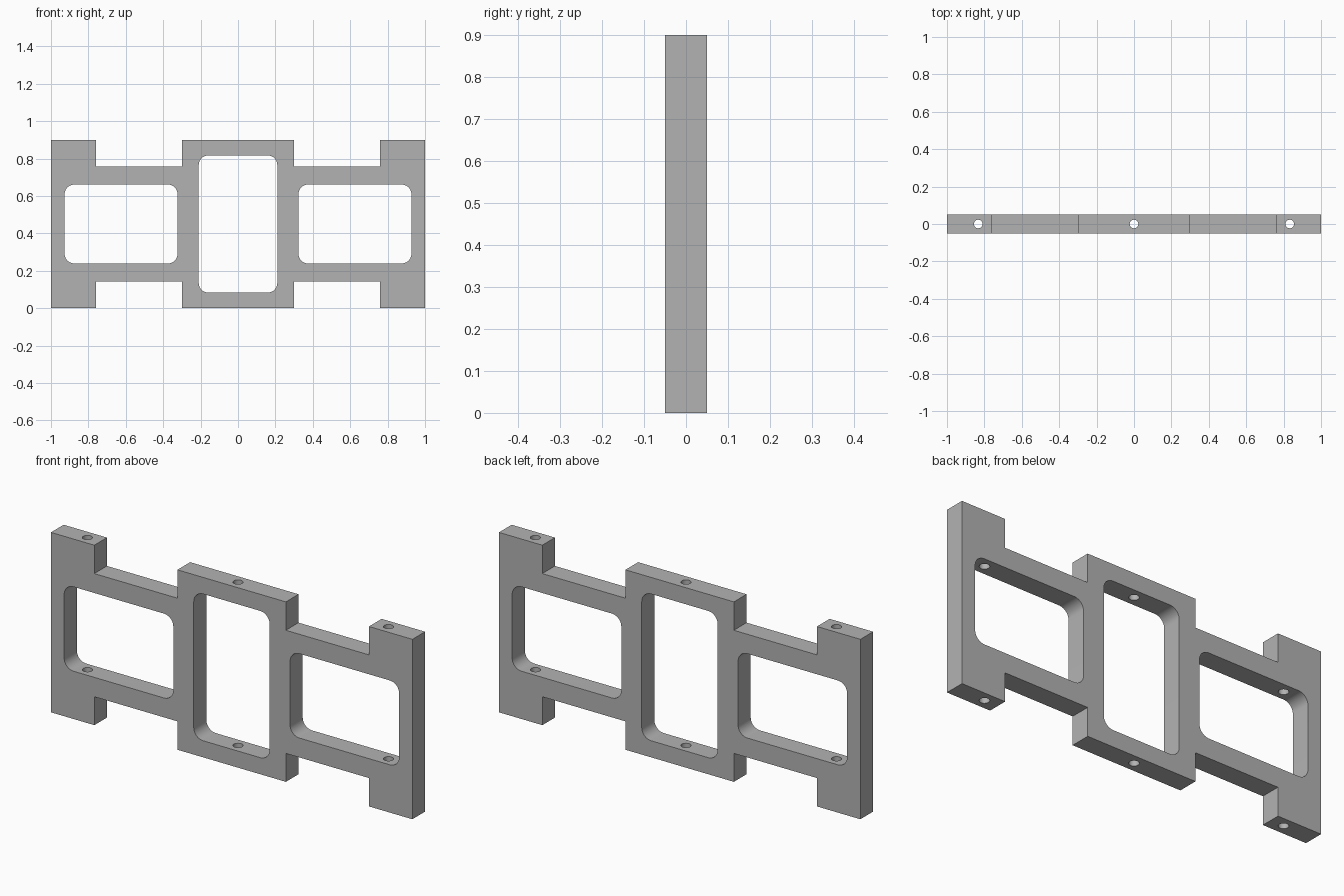
import bpy, bmesh, math
from mathutils import Matrix

if "Cube" in bpy.data.objects:
    bpy.data.objects.remove(bpy.data.objects["Cube"])

HEIGHT, DEPTH = 0.9, 0.1
MID = HEIGHT / 2

grey = bpy.data.materials.new("plain_grey")
grey.use_nodes = True
colour = (0.45, 0.45, 0.45, 1)
grey.diffuse_color = colour
grey.node_tree.nodes["Principled BSDF"].inputs["Base Color"].default_value = colour


def make_object(name, bm):
    bmesh.ops.recalc_face_normals(bm, faces=bm.faces)
    mesh = bpy.data.meshes.new(name)
    bm.to_mesh(mesh)
    bm.free()
    mesh.materials.append(grey)
    obj = bpy.data.objects.new(name, mesh)
    bpy.context.collection.objects.link(obj)
    return obj


def prism(name, points, depth):
    """Extrude an x-z outline along y, centred on y = 0."""
    bm = bmesh.new()
    face = bm.faces.new([bm.verts.new((x, -depth / 2, z)) for x, z in points])
    result = bmesh.ops.extrude_face_region(bm, geom=[face])
    verts = [v for v in result["geom"] if isinstance(v, bmesh.types.BMVert)]
    bmesh.ops.translate(bm, verts=verts, vec=(0, depth, 0))
    return make_object(name, bm)


def rounded_rectangle(cx, half_w, half_h, radius, steps=10):
    points = []
    for i, (sx, sz) in enumerate([(1, 1), (-1, 1), (-1, -1), (1, -1)]):
        for s in range(steps + 1):
            a = math.pi / 2 * (i + s / steps)
            points.append((cx + sx * (half_w - radius) + radius * math.cos(a),
                           MID + sz * (half_h - radius) + radius * math.sin(a)))
    return points


# Stepped plate outline: top edge mirrored to the bottom
half = [(0.3, 0.45), (0.3, 0.308), (0.76, 0.308), (0.76, 0.45), (1, 0.45)]
top = [(-x, z) for x, z in reversed(half)] + half
outline = [(x, MID + z) for x, z in top] + [(x, MID - z) for x, z in reversed(top)]
frame = prism("frame", outline, DEPTH)

# Rounded window openings
cutters = [prism("window_cutter", rounded_rectangle(cx, w, h, 0.052), DEPTH * 3)
           for cx, w, h in [(-0.625, 0.302, 0.211), (0, 0.21, 0.367), (0.625, 0.302, 0.211)]]

# Vertical bolt holes
for x in (-0.833, 0, 0.833):
    bm = bmesh.new()
    bmesh.ops.create_cone(bm, cap_ends=True, segments=32, radius1=0.023, radius2=0.023,
                          depth=HEIGHT * 1.2, matrix=Matrix.Translation((x, 0, MID)))
    cutters.append(make_object("bolt_hole_cutter", bm))

# Cut everything, then discard the cutters
bpy.context.view_layer.objects.active = frame
frame.select_set(True)
for cutter in cutters:
    mod = frame.modifiers.new("cut", "BOOLEAN")
    mod.operation, mod.solver, mod.object = "DIFFERENCE", "EXACT", cutter
    bpy.ops.object.modifier_apply(modifier=mod.name)
    bpy.data.objects.remove(cutter)

bpy.ops.object.shade_smooth_by_angle(angle=math.radians(30))
